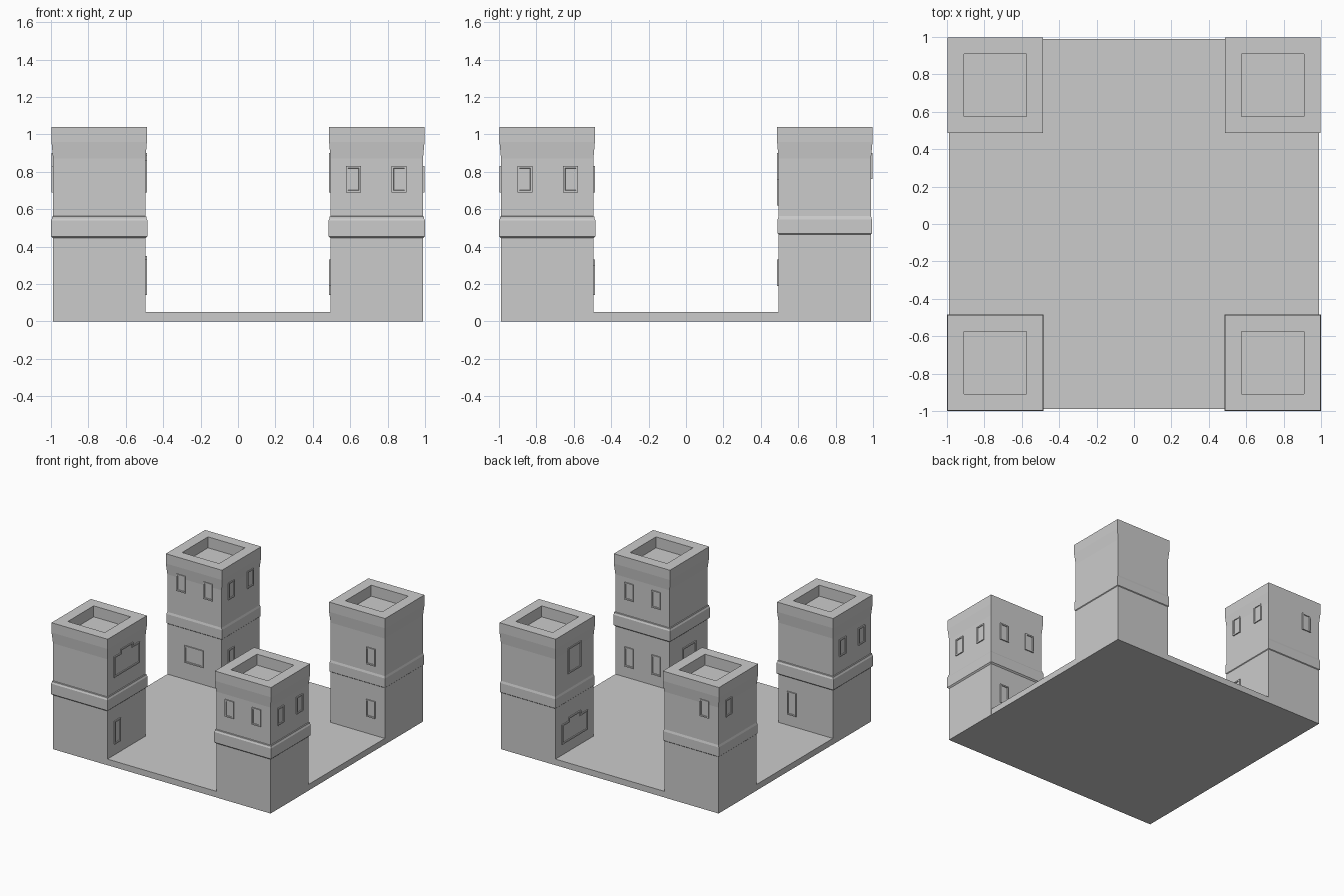
import bpy, bmesh

if "Cube" in bpy.data.objects:
    bpy.data.objects.remove(bpy.data.objects["Cube"])

C = 0.742          # tower centre offset
H = 0.247          # tower half width


def finish(name, bm):
    bmesh.ops.recalc_face_normals(bm, faces=bm.faces)
    mesh = bpy.data.meshes.new(name)
    bm.to_mesh(mesh)
    bm.free()
    ob = bpy.data.objects.new(name, mesh)
    bpy.context.collection.objects.link(ob)
    return ob


def square_loft(name, cx, cy, profile):
    """Stack square rings of (half width, z) and cap both ends."""
    bm = bmesh.new()
    rings = [[bm.verts.new((cx + sx * h, cy + sy * h, z))
              for sx, sy in ((-1, -1), (1, -1), (1, 1), (-1, 1))] for h, z in profile]
    for a, b in zip(rings, rings[1:]):
        for i in range(4):
            j = (i + 1) % 4
            bm.faces.new((a[i], a[j], b[j], b[i]))
    bm.faces.new(rings[0][::-1])
    bm.faces.new(rings[-1])
    return finish(name, bm)


def window(name, tower, side, outline, border=0.015, depth=0.009):
    """Raised frame with a recessed pane; outline is (along wall, z) points."""
    cx, cy = tower[0] * C, tower[1] * C
    axis, sign = side
    bm = bmesh.new()

    def place(u, z, d):
        if axis == 'x':
            return (cx + sign * (H + d), u, z)
        return (u, cy + sign * (H + d), z)

    back = [bm.verts.new(place(u, z, -0.004)) for u, z in outline]
    front = [bm.verts.new(place(u, z, depth)) for u, z in outline]
    n = len(outline)
    for i in range(n):
        j = (i + 1) % n
        bm.faces.new((back[i], back[j], front[j], front[i]))
    face = bm.faces.new(front)
    bm.faces.new(back[::-1])
    bmesh.ops.recalc_face_normals(bm, faces=bm.faces)
    bmesh.ops.inset_individual(bm, faces=[face], thickness=border)
    bmesh.ops.inset_individual(bm, faces=[face], thickness=0.002, depth=-0.006)
    return finish(name, bm)


def rect(u0, u1, z0, z1):
    return [(u0, z0), (u1, z0), (u1, z1), (u0, z1)]


def stepped(u0, u1, z0, z1):
    # wide window with a taller middle light
    a, b, s = u0 + 0.09, u1 - 0.09, 0.03
    return [(u0, z0), (u1, z0), (u1, z1 - s), (b, z1 - s), (b, z1),
            (a, z1), (a, z1 - s), (u0, z1 - s)]


# courtyard slab
square_loft("courtyard_slab", 0, 0, [(0.988, 0), (0.988, 0.05)])

# tower profiles: heavy string course in front, shallow one at the back
heavy = [(H, 0.445), (0.258, 0.455), (0.258, 0.54), (0.253, 0.55), (0.253, 0.56), (H, 0.562)]
shallow = [(H, 0.465), (0.252, 0.47), (0.252, 0.545), (H, 0.562)]
crown = [(H, 0.87), (0.255, 0.96), (0.255, 1.04), (0.168, 1.04), (0.168, 0.95)]
towers = {"front_right": (1, -1), "front_left": (-1, -1),
          "back_left": (-1, 1), "back_right": (1, 1)}
for label, (sx, sy) in towers.items():
    band = heavy if sy < 0 else shallow
    square_loft(label + "_tower", sx * C, sy * C, [(H, 0)] + band + crown)

# windows: tower, wall, shape, absolute span along the wall from the model centre, heights
NEAR, FAR = (0.577, 0.657), (0.822, 0.902)
MID, WIDE = (0.66, 0.83), (0.575, 0.91)
layout = [
    ("front_right", ('y', -1), rect, (NEAR, FAR), (0.69, 0.83)),
    ("front_right", ('x', 1), rect, (NEAR, FAR), (0.69, 0.83)),
    ("front_right", ('y', 1), rect, (NEAR, FAR), (0.69, 0.83)),
    ("front_right", ('y', 1), rect, (NEAR, FAR), (0.14, 0.30)),
    ("front_right", ('x', -1), rect, (MID,), (0.19, 0.33)),
    ("front_left", ('x', 1), stepped, (WIDE,), (0.69, 0.89)),
    ("front_left", ('x', 1), rect, (FAR,), (0.14, 0.33)),
    ("front_left", ('y', 1), rect, (NEAR,), (0.14, 0.33)),
    ("front_left", ('x', -1), rect, (NEAR, FAR), (0.69, 0.83)),
    ("back_left", ('y', -1), rect, (NEAR, FAR), (0.76, 0.90)),
    ("back_left", ('x', 1), rect, (NEAR, FAR), (0.76, 0.90)),
    ("back_left", ('y', -1), rect, (MID,), (0.19, 0.33)),
    ("back_left", ('x', 1), rect, (NEAR,), (0.15, 0.35)),
    ("back_left", ('y', 1), rect, (FAR,), (0.76, 0.90)),
    ("back_left", ('x', -1), rect, (FAR,), (0.76, 0.90)),
    ("back_right", ('y', -1), rect, (FAR,), (0.62, 0.76)),
    ("back_right", ('y', -1), rect, (FAR,), (0.19, 0.33)),
    ("back_right", ('x', -1), rect, (MID,), (0.69, 0.90)),
    ("back_right", ('x', -1), stepped, (WIDE,), (0.14, 0.33)),
]
for label, side, shape, spans, (z0, z1) in layout:
    tower = towers[label]
    s = tower[1] if side[0] == 'x' else tower[0]
    for a, b in spans:
        u0, u1 = sorted((s * a, s * b))
        window(label + "_window", tower, side, shape(u0, u1, z0, z1))
